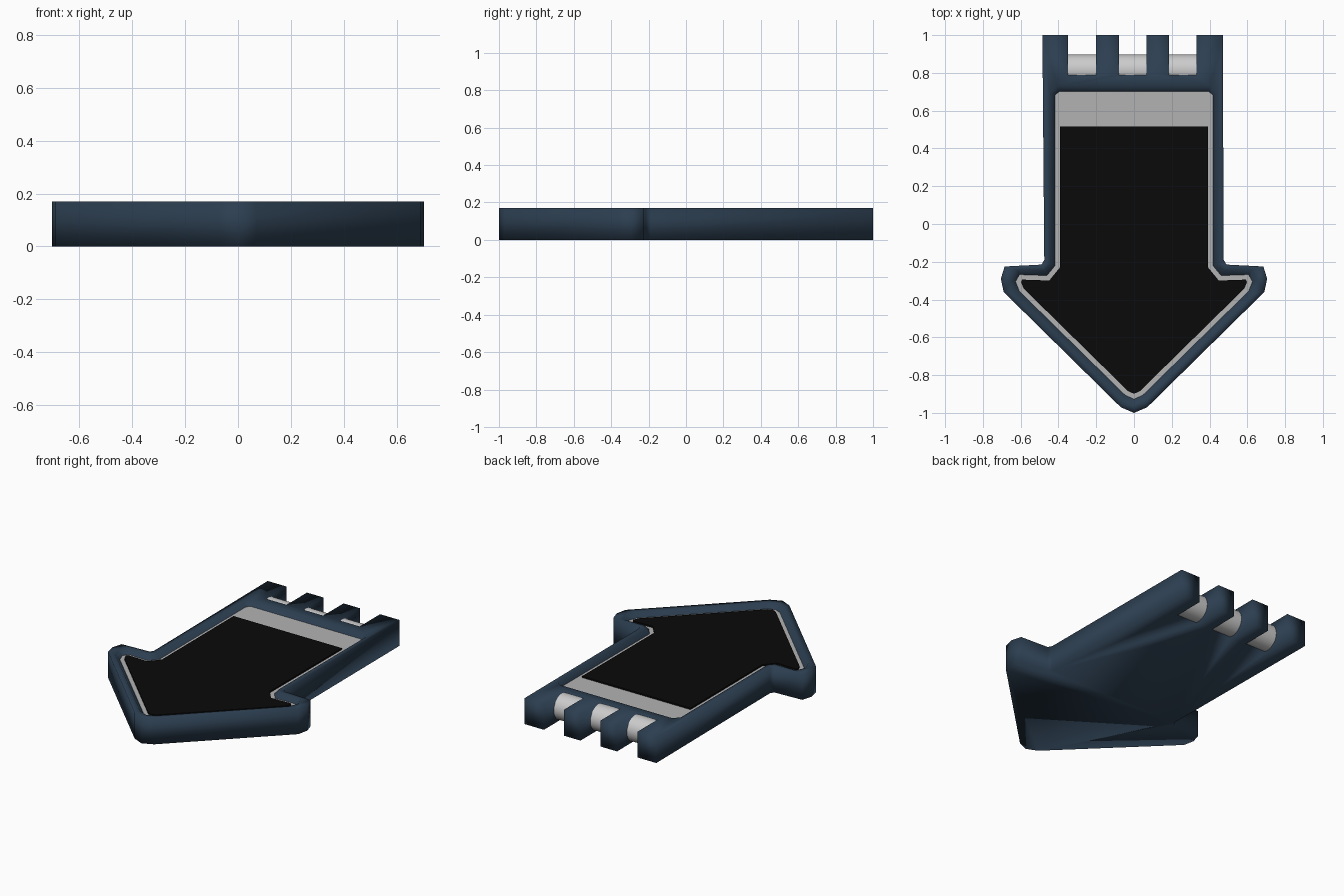
import bpy, bmesh
from mathutils import Vector

cube = bpy.data.objects.get("Cube")
if cube:
    bpy.data.objects.remove(cube, do_unlink=True)

HEIGHT = 0.17


def material(name, color):
    mat = bpy.data.materials.new(name)
    mat.use_nodes = True
    mat.diffuse_color = (*color, 1)
    bsdf = mat.node_tree.nodes["Principled BSDF"]
    bsdf.inputs["Base Color"].default_value = (*color, 1)
    bsdf.inputs["Roughness"].default_value = 0.6
    return mat


def finish(bm, name, mat, smooth):
    bmesh.ops.recalc_face_normals(bm, faces=bm.faces)
    for face in bm.faces:
        face.smooth = smooth
    mesh = bpy.data.meshes.new(name)
    bm.to_mesh(mesh)
    bm.free()
    mesh.materials.append(mat)
    obj = bpy.data.objects.new(name, mesh)
    bpy.context.collection.objects.link(obj)
    return obj


def offset(points, dist):
    """Move a counter-clockwise outline outward with mitred corners."""
    pts = [Vector(p) for p in points]
    result = []
    for i, p in enumerate(pts):
        a = (p - pts[i - 1]).normalized()
        b = (pts[(i + 1) % len(pts)] - p).normalized()
        na, nb = Vector((a.y, -a.x)), Vector((b.y, -b.x))
        result.append(p + (na + nb) * dist / (1 + na.dot(nb)))
    return result


def ring(bm, points, z):
    return [bm.verts.new((p[0], p[1], z)) for p in points]


def loop_edges(bm, verts):
    pairs = zip(verts, verts[1:] + verts[:1])
    return [bm.edges.get(p) or bm.edges.new(p) for p in pairs]


def bridge(bm, low, high):
    n = len(low)
    for i in range(n):
        j = (i + 1) % n
        bm.faces.new((low[i], low[j], high[j], high[i]))


def plate(name, points, bottom, top, mat):
    bm = bmesh.new()
    low, high = ring(bm, points, bottom), ring(bm, points, top)
    bridge(bm, low, high)
    bm.faces.new(low)
    bm.faces.new(high)
    return finish(bm, name, mat, False)


def mirrored(half):
    """Complete an outline that starts on the centre line."""
    return half + [(-x, y) for x, y in reversed(half[1:])]


navy = material("navy_blue", (0.025, 0.048, 0.08))
light_grey = material("light_grey", (0.6, 0.6, 0.6))
mid_grey = material("mid_grey", (0.45, 0.45, 0.45))
black = material("black", (0.003, 0.003, 0.003))

# Arrow outline: head, shaft and the notched hinge end
head = [(0, -1), (0.07, -0.97), (0.69, -0.36), (0.705, -0.29),
        (0.685, -0.225), (0.49, -0.215), (0.475, -0.19)]
notches = [(0.33, 0.185), (0.065, -0.08), (-0.2, -0.35)]
teeth = [(0.47, 1)]
for right, left in notches:
    teeth += [(right, 1), (right, 0.79), (left, 0.79), (left, 1)]
teeth.append((-0.485, 1))
outline = head + teeth + [(-x, y) for x, y in reversed(head[1:])]

# Recess opening
opening = mirrored([(0, -0.925), (0.045, -0.905), (0.605, -0.355), (0.625, -0.305),
                    (0.605, -0.27), (0.46, -0.275), (0.415, -0.22),
                    (0.417, 0.68), (0.395, 0.7)])

# Frame: outer wall, underside, flat rim and sloping inner lip
bm = bmesh.new()
base, top = ring(bm, outline, 0), ring(bm, outline, HEIGHT)
lip = ring(bm, offset(opening, 0.028), HEIGHT)
inner = ring(bm, opening, 0.135)
bridge(bm, base, top)
bridge(bm, inner, lip)
bm.faces.new(base)
rim = loop_edges(bm, top) + loop_edges(bm, lip)
bmesh.ops.triangle_fill(bm, edges=rim, use_beauty=True, normal=(0, 0, 1))
finish(bm, "arrow_frame", navy, True)

# Recess floor and the dark panel standing slightly above it
plate("recess_floor", offset(opening, 0.002), 0.12, 0.14, mid_grey)
panel = [(p.x, min(p.y, 0.515)) for p in offset(opening, -0.024)]
plate("dark_panel", panel, 0.135, 0.15, black)

# Hinge rod passing through the teeth
bpy.ops.mesh.primitive_cylinder_add(vertices=32, radius=0.083, depth=0.74,
                                    location=(-0.01, 0.815, 0.085),
                                    rotation=(0, 1.5708, 0))
rod = bpy.context.object
rod.name = "hinge_rod"
rod.data.materials.append(light_grey)
bpy.ops.object.shade_smooth_by_angle()
